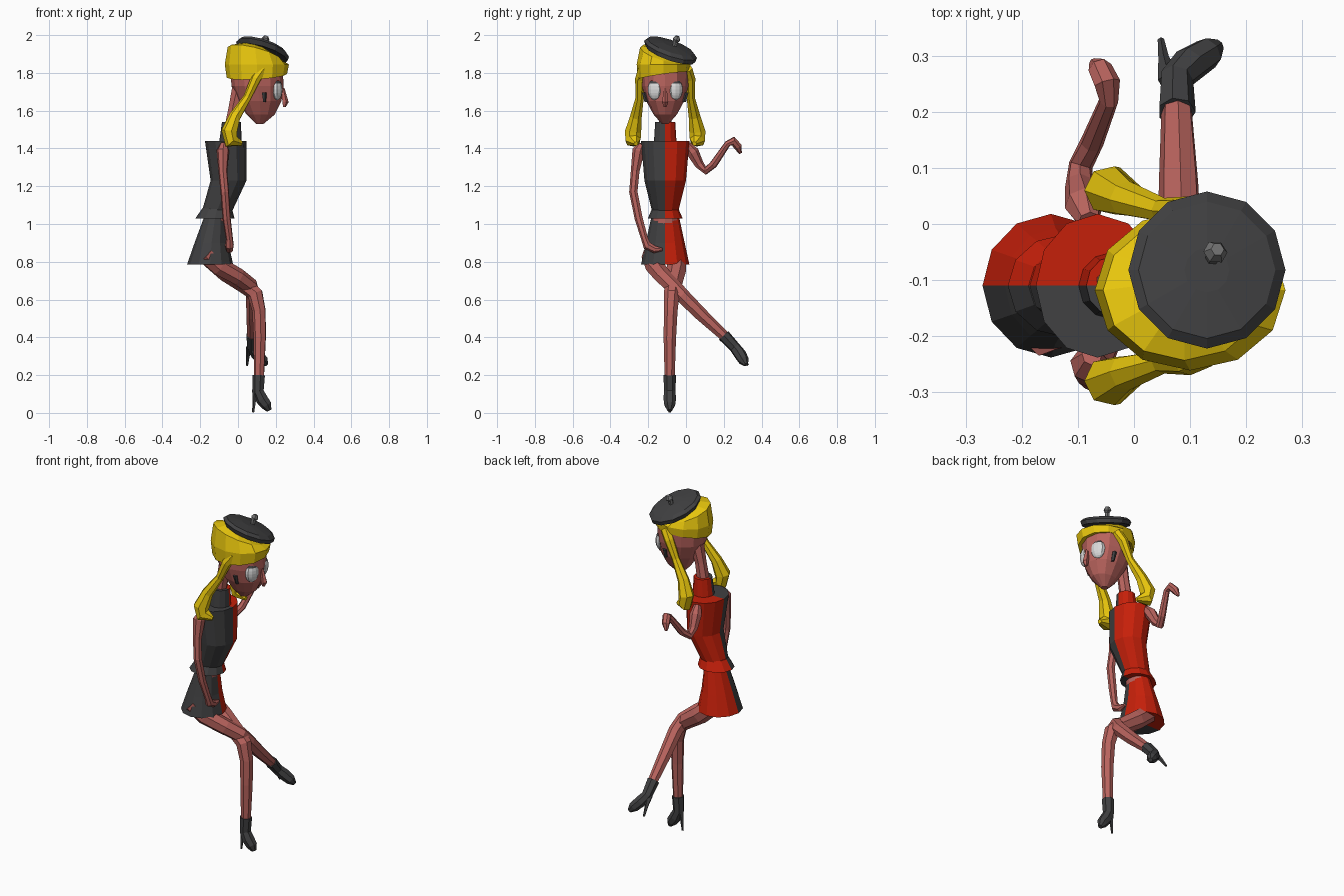
import bpy, bmesh, math
from mathutils import Vector, Matrix

MID = -0.11  # the figure faces +x, its mirror plane is y = MID


def material(name, rgb):
    m = bpy.data.materials.new(name)
    m.diffuse_color = (*rgb, 1)
    return m


SKIN = material("skin", (0.48, 0.125, 0.11))
HAIR = material("yellow hair", (0.80, 0.56, 0.004))
DARK = material("charcoal", (0.052, 0.052, 0.054))
RED = material("red", (0.56, 0.014, 0.003))
WHITE = material("eye white", (0.70, 0.70, 0.70))
GREY = material("grey", (0.17, 0.17, 0.17))


def finish(name, bm, mats, rule=None):
    bmesh.ops.recalc_face_normals(bm, faces=bm.faces)
    if rule:
        for f in bm.faces:
            f.material_index = rule(f.calc_center_median())
    me = bpy.data.meshes.new(name)
    bm.to_mesh(me)
    bm.free()
    for m in mats:
        me.materials.append(m)
    ob = bpy.data.objects.new(name, me)
    bpy.context.collection.objects.link(ob)
    return ob


def skin_rings(name, rings, mats, rule=None):
    """Bridge rings of points into a closed body with fanned caps."""
    bm = bmesh.new()
    vs = [[bm.verts.new(p) for p in r] for r in rings]
    n = len(vs[0])
    for a, b in zip(vs, vs[1:]):
        for i in range(n):
            j = (i + 1) % n
            bm.faces.new((a[i], a[j], b[j], b[i]))
    caps = [bm.faces.new(vs[0][::-1]), bm.faces.new(vs[-1])]
    bmesh.ops.poke(bm, faces=caps)
    return finish(name, bm, mats, rule)


def stack(name, rows, mats, n=12, rule=None):
    """Level or sheared rings: x, y, z, rx, ry, slope x, slope y."""
    rings = []
    for row in rows:
        x, y, z, rx, ry, sx, sy = (*row, 0, 0)[:7]
        ring = []
        for i in range(n):
            a = math.tau * i / n
            dx, dy = rx * math.cos(a), ry * math.sin(a)
            ring.append((x + dx, y + dy, z + sx * dx + sy * dy))
        rings.append(ring)
    return skin_rings(name, rings, mats, rule)


def limb(name, pts, mat, n=7):
    """Round tube along x, y, z, radius points."""
    ps = [Vector(p[:3]) for p in pts]
    q, last, rings = None, Vector((0, 0, 1)), []
    for k, p in enumerate(ps):
        t = (ps[min(k + 1, len(ps) - 1)] - ps[max(k - 1, 0)]).normalized()
        turn = last.rotation_difference(t)
        q = turn @ q if q else turn
        last = t
        r = pts[k][3]
        rings.append([p + q @ Vector((r * math.cos(math.tau * i / n),
                                      r * math.sin(math.tau * i / n), 0)) for i in range(n)])
    return skin_rings(name, rings, [mat])


def halves(c):
    return 1 if c.y > MID else 0


# Two-coloured outfit: charcoal on her right, red on her left
OUTFIT = [DARK, RED]
stack("bodice", [(-.11, MID, 1.07, .08, .07), (-.05, MID, 1.23, .095, .11),
                 (-.065, MID, 1.44, .11, .128)], OUTFIT, rule=halves)
stack("peplum", [(-.122, MID, 1.03, .103, .092), (-.11, MID, 1.085, .078, .068)],
      OUTFIT, rule=halves)
stack("skirt", [(-.148, MID, .785, .122, .128), (-.14, MID, .90, .09, .103),
                (-.122, MID, 1.03, .06, .075)], OUTFIT, rule=halves)
stack("collar", [(-.04, MID, 1.43, .06, .06), (-.035, MID, 1.54, .05, .053)],
      OUTFIT, rule=halves)
stack("midriff", [(-.122, MID, 1.0, .062, .074), (-.115, MID, 1.06, .06, .07)], [SKIN])

# Neck and head
limb("neck", [(-.045, MID, 1.48, .036), (-.02, MID, 1.62, .032), (.02, MID, 1.78, .045)], SKIN)
stack("head", [(.115, MID, 1.53, .02, .018), (.12, MID, 1.58, .075, .062),
               (.115, MID, 1.65, .115, .10), (.103, MID, 1.73, .138, .123),
               (.10, MID, 1.81, .138, .128), (.10, MID, 1.87, .10, .10, -.2, -.25)], [SKIN])
stack("nose", [(.245, MID, 1.62, .008, .008), (.25, MID, 1.645, .018, .017),
               (.236, MID, 1.72, .010, .008)], [SKIN], n=5)

# Eyes with dark lash line and red lid
for side, s in (("right", -1), ("left", 1)):
    bm = bmesh.new()
    bmesh.ops.create_uvsphere(bm, u_segments=10, v_segments=10, radius=1)
    zc = 1.712
    m = (Matrix.Translation((.207, MID + s * .055, zc)) @ Matrix.Rotation(s * .42, 4, 'Z')
         @ Matrix.Diagonal((.026, .041, .056, 1)))
    bmesh.ops.transform(bm, matrix=m, verts=bm.verts)
    finish(side + "_eye", bm, [WHITE, DARK, RED],
           lambda c: 2 if c.z > zc + .04 else 1 if c.z > zc + .03 else 0)
    # Ear stud
    stack(side + "_ear_stud", [(.14, MID + s * .098, 1.645, .008, .012),
                               (.138, MID + s * .112, 1.695, .014, .012)], [DARK], n=5)

# Hair cap, its lower edge level and its crown leaning under the beret
stack("hair_cap", [(.10, MID, 1.79, .138, .125, .05, .12),
                   (.10, -.118, 1.785, .16, .138, .06, .14),
                   (.10, -.118, 1.845, .17, .143, .0, .0),
                   (.09, -.118, 1.90, .145, .125, -.25, -.28),
                   (.09, -.11, 1.925, .08, .08, -.28, -.32)], [HAIR])

# Pigtails
for side, s in (("right", -1), ("left", 1)):
    path = [(.13, .115, 1.82, .03), (.095, .132, 1.77, .028), (.05, .135, 1.67, .022),
            (-.015, .155, 1.57, .032), (-.045, .17, 1.49, .044),
            (-.035, .17, 1.44, .042), (.02, .155, 1.425, .012)]
    limb(side + "_pigtail", [(x, MID + s * y, z, r) for x, y, z, r in path], HAIR)

# Beret and its stem
BX, BY, SX, SY = .13, -.082, -.28, -.32
stack("beret", [(BX, BY, z, r, r, SX, SY) for z, r in
                ((1.905, .10), (1.90, .132), (1.925, .14), (1.942, .122), (1.953, .04))],
      [DARK])
limb("beret_stem", [(.138, -.062, 1.935, .012), (.142, -.056, 1.965, .014),
                    (.145, -.05, 1.977, .022), (.149, -.045, 1.994, .012)], GREY, n=6)

# Right arm hanging, hand on the lap
limb("right_arm", [(-.075, -.235, 1.425, .018), (-.08, -.25, 1.39, .034),
                   (-.08, -.268, 1.28, .024), (-.07, -.278, 1.17, .023),
                   (-.06, -.25, 1.03, .022), (-.045, -.218, .92, .019),
                   (-.045, -.205, .885, .024), (-.045, -.165, .865, .020),
                   (-.04, -.125, .865, .008)], SKIN)

# Left arm raised with a drooping hand
limb("left_arm", [(-.08, .005, 1.42, .02), (-.09, .035, 1.38, .034),
                  (-.098, .07, 1.315, .025), (-.095, .105, 1.282, .022),
                  (-.075, .145, 1.315, .021), (-.045, .22, 1.425, .017),
                  (-.048, .25, 1.44, .024), (-.06, .275, 1.41, .022),
                  (-.072, .288, 1.375, .008)], SKIN)

# Left leg, standing
limb("left_leg", [(-.16, -.05, .83, .05), (-.06, -.05, .745, .052), (.04, -.065, .675, .046),
                  (.092, -.075, .63, .043), (.112, -.08, .54, .037), (.116, -.085, .40, .034),
                  (.112, -.086, .18, .027)], SKIN)
limb("left_boot", [(.112, -.086, .20, .034), (.108, -.086, .115, .031), (.128, -.086, .072, .034),
                   (.152, -.086, .04, .030), (.166, -.086, .012, .013)], DARK)
limb("left_heel", [(.095, -.086, .12, .02), (.086, -.086, .06, .010), (.081, -.086, .003, .006)],
     DARK, n=5)

# Right leg, crossed over
limb("right_leg", [(-.17, -.185, .84, .052), (-.10, -.165, .775, .05), (0, -.12, .72, .046),
                   (.065, -.07, .672, .043), (.082, -.02, .62, .040), (.08, .08, .52, .036),
                   (.076, .22, .39, .027)], SKIN)
limb("right_boot", [(.076, .20, .41, .034), (.076, .26, .345, .030), (.10, .285, .312, .033),
                    (.132, .305, .278, .029), (.150, .318, .255, .012)], DARK)
limb("right_heel", [(.062, .255, .345, .02), (.053, .295, .30, .010), (.048, .328, .252, .006)],
     DARK, n=5)
